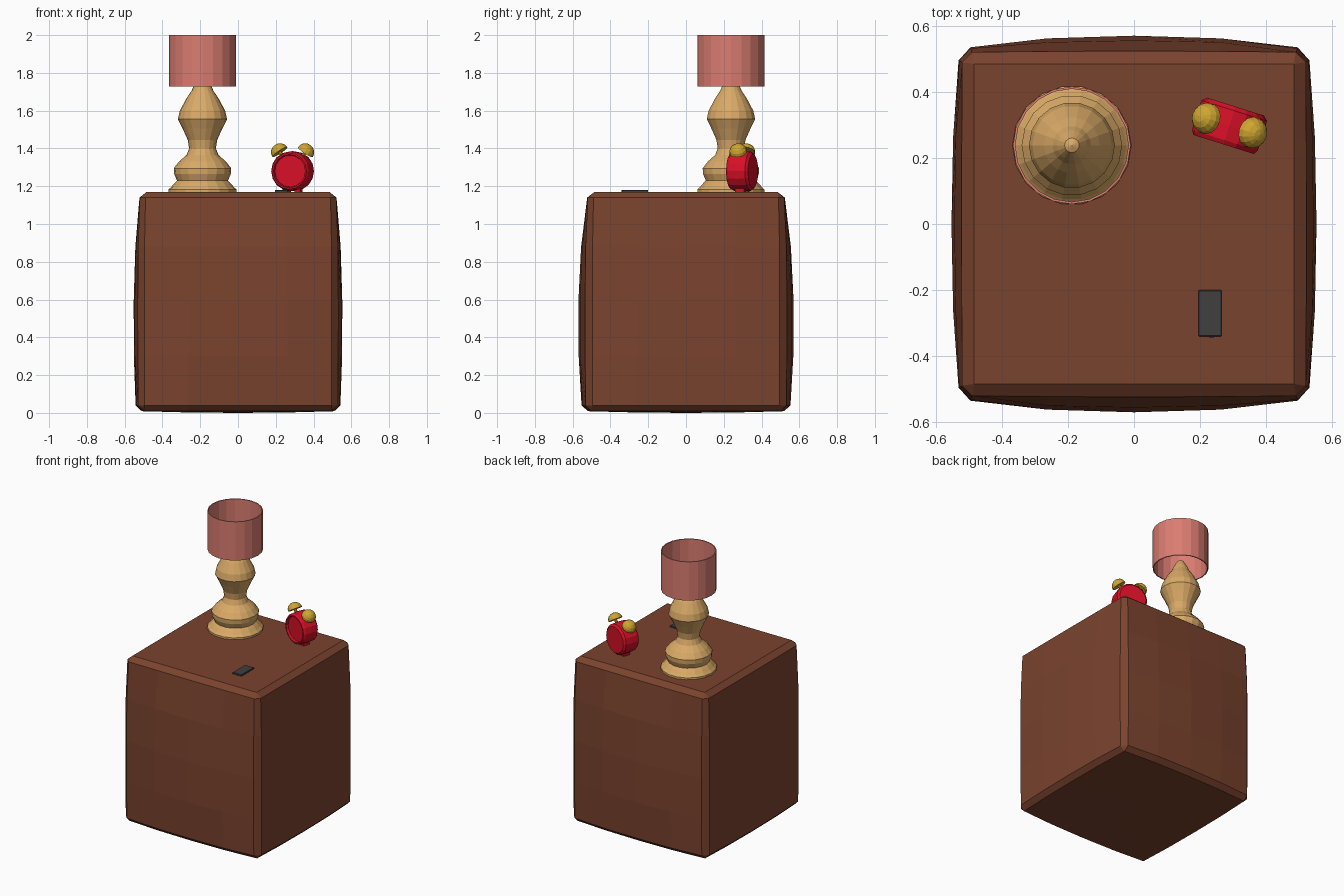
import bpy, bmesh, math
from mathutils import Matrix, Vector

if "Cube" in bpy.data.objects:
    bpy.data.objects.remove(bpy.data.objects["Cube"])


def material(name, rgb):
    m = bpy.data.materials.new(name)
    m.diffuse_color = (*rgb, 1)
    m.use_nodes = True
    m.node_tree.nodes["Principled BSDF"].inputs["Base Color"].default_value = m.diffuse_color
    return m


BROWN = material("brown wood", (0.195, 0.056, 0.027))
TAN = material("tan lamp", (0.70, 0.40, 0.135))
PINK = material("pink shade", (0.71, 0.205, 0.165))
RED = material("red enamel", (0.68, 0.005, 0.02))
GOLD = material("gold bell", (0.62, 0.38, 0.03))
GREY = material("dark grey", (0.05, 0.05, 0.05))


def finish(name, bm, mat, mtx=Matrix()):
    bmesh.ops.recalc_face_normals(bm, faces=bm.faces[:])
    me = bpy.data.meshes.new(name)
    bm.to_mesh(me)
    bm.free()
    me.materials.append(mat)
    ob = bpy.data.objects.new(name, me)
    ob.matrix_world = mtx
    bpy.context.collection.objects.link(ob)
    return ob


def lathe(name, profile, mat, mtx, n=18, closed=False):
    """Revolve (radius, height) points around local z."""
    bm = bmesh.new()
    rings = []
    for r, h in profile:
        if r == 0:
            rings.append([bm.verts.new((0, 0, h))] * n)
        else:
            rings.append([bm.verts.new((r * math.cos(a), r * math.sin(a), h))
                          for a in (2 * math.pi * i / n for i in range(n))])
    if closed:
        rings.append(rings[0])
    for lo, hi in zip(rings, rings[1:]):
        for i in range(n):
            j = (i + 1) % n
            bm.faces.new(list(dict.fromkeys((lo[i], lo[j], hi[j], hi[i]))))
    return finish(name, bm, mat, mtx)


def box(name, size, mat, mtx, bevel=0.0):
    bm = bmesh.new()
    bmesh.ops.create_cube(bm, size=1, matrix=Matrix.Diagonal((*size, 1)))
    if bevel:
        bmesh.ops.bevel(bm, geom=bm.edges[:], offset=bevel, segments=1, affect='EDGES')
    return finish(name, bm, mat, mtx)


T = Matrix.Translation

# Cabinet: chamfered block, sliced and bulged outwards on its sides
bm = bmesh.new()
HX, HY, HZ = 0.525, 0.525, 0.58
bmesh.ops.create_cube(bm, size=2, matrix=Matrix.Diagonal((HX, HY, HZ, 1)))
bmesh.ops.bevel(bm, geom=bm.edges[:], offset=0.03, segments=1, affect='EDGES')
for axis, h in enumerate((HX, HY, HZ)):
    no = Vector((0, 0, 0))
    no[axis] = 1
    for f in (-0.5, 0, 0.5):
        bmesh.ops.bisect_plane(bm, geom=bm.verts[:] + bm.edges[:] + bm.faces[:],
                               plane_co=no * (f * h), plane_no=no)
for v in bm.verts:
    x, y, z = v.co.x / HX, v.co.y / HY, v.co.z / HZ
    bx, by = 1 - x * x, 1 - y * y
    bz = 1 - min(1, (z + 0.2) ** 2 / 1.44)
    v.co.x += x * 0.028 * by ** 0.7 * bz
    v.co.y += y * 0.046 * bx ** 0.7 * bz
    v.co.x -= 0.012 * max(0, abs(z) - 0.9) * 10 * x * (z > 0)
    v.co.y -= 0.012 * max(0, abs(z) - 0.9) * 10 * y * (z > 0)
    if z < 0:
        v.co.z -= 0.01 * bx * by
finish("cabinet", bm, BROWN, T((0, 0, 0.59)))

# Lamp: turned base and open shade
lamp = T((-0.188, 0.238, 0))
lathe("lamp_base", [(0, 1.165), (0.18, 1.165), (0.18, 1.183), (0.165, 1.197),
                    (0.15, 1.215), (0.135, 1.23), (0.15, 1.265), (0.152, 1.295),
                    (0.125, 1.33), (0.085, 1.365), (0.071, 1.40), (0.078, 1.445),
                    (0.105, 1.505), (0.13, 1.555), (0.12, 1.60), (0.085, 1.665),
                    (0.058, 1.705), (0.045, 1.735), (0.022, 1.775), (0, 1.785)], TAN, lamp)
lathe("lamp_shade", [(0.178, 1.727), (0.178, 2.0), (0.171, 2.0), (0.171, 1.727)],
      PINK, lamp, n=20, closed=True)

# Alarm clock: drum with recessed face, feet, bells on stems
clock = T((0.289, 0.298, 1.28)) @ Matrix.Rotation(math.radians(-17.5), 4, 'Z')
lathe("clock_body", [(0, -0.06), (0.09, -0.06), (0.104, -0.047), (0.106, 0),
                     (0.104, 0.047), (0.096, 0.06), (0.088, 0.06), (0.084, 0.045),
                     (0, 0.045)], RED, clock @ Matrix.Rotation(math.pi / 2, 4, 'X'), n=16)
dome = [(0, 0)] + [(0.048 * math.cos(a), 0.046 * math.sin(a))
                   for a in (math.radians(d) for d in (0, 22, 45, 68))] + [(0, 0.046)]
for side, s in (("left", -1), ("right", 1)):
    tilt = clock @ Matrix.Rotation(s * math.radians(35), 4, 'Y')
    lathe("clock_bell_" + side, dome, GOLD, tilt @ T((0, 0, 0.123)), n=14)
    lathe("bell_stem_" + side, [(0, 0.09), (0.01, 0.09), (0.01, 0.13), (0, 0.13)],
          GOLD, tilt, n=8)
    box("clock_foot_" + side, (0.03, 0.05, 0.03), RED, clock @ T((s * 0.033, 0, -0.098)))

# Phone: thin slab with a small tab at its near end
box("phone", (0.07, 0.14, 0.012), GREY, T((0.23, -0.27, 1.174)), 0.002)
box("phone_tab", (0.012, 0.008, 0.005), GREY, T((0.234, -0.341, 1.174)))
